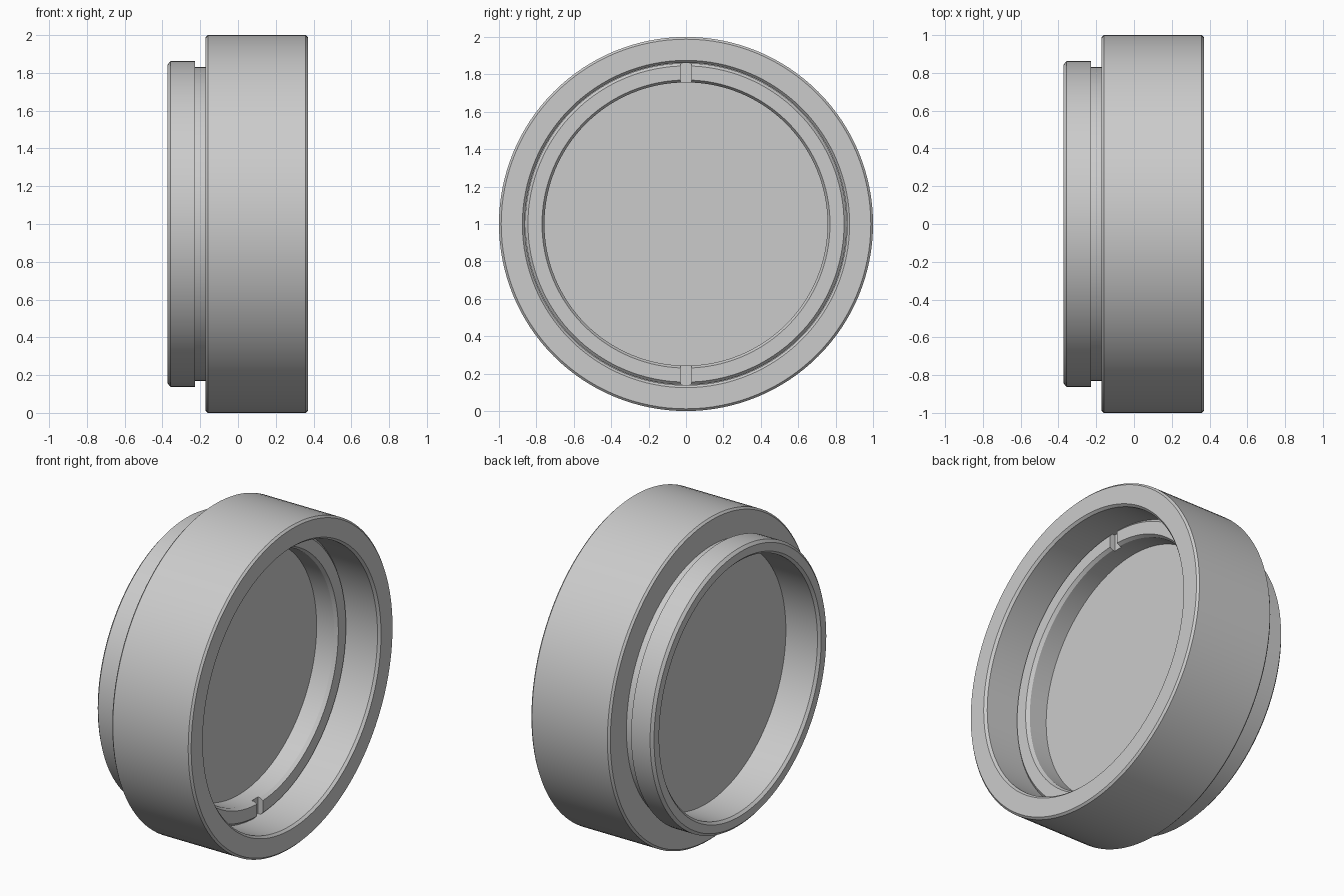
import bpy, bmesh, math

cube = bpy.data.objects.get("Cube")
if cube:
    bpy.data.objects.remove(cube, do_unlink=True)

SEGMENTS = 128
CENTRE_Z = 1.0

grey = bpy.data.materials.new("light grey")
grey.use_nodes = True
grey.diffuse_color = (0.6, 0.6, 0.6, 1)
grey.node_tree.nodes["Principled BSDF"].inputs["Base Color"].default_value = (0.6, 0.6, 0.6, 1)


def finish(name, bm):
    """Turn a bmesh into a grey object centred on the x axis of the housing."""
    bmesh.ops.recalc_face_normals(bm, faces=bm.faces)
    mesh = bpy.data.meshes.new(name)
    bm.to_mesh(mesh)
    bm.free()
    mesh.materials.append(grey)
    obj = bpy.data.objects.new(name, mesh)
    obj.location.z = CENTRE_Z
    bpy.context.collection.objects.link(obj)
    return obj


def lathe(name, profile):
    """Spin a closed (x, radius) profile around the x axis."""
    bm = bmesh.new()
    rings = []
    for i in range(SEGMENTS):
        a = 2 * math.pi * i / SEGMENTS
        rings.append([bm.verts.new((x, r * math.sin(a), r * math.cos(a))) for x, r in profile])
    n = len(profile)
    for i, ring in enumerate(rings):
        nxt = rings[(i + 1) % SEGMENTS]
        for j in range(n):
            k = (j + 1) % n
            bm.faces.new((ring[j], ring[k], nxt[k], nxt[j]))
    return finish(name, bm)


def smooth(obj):
    bpy.ops.object.select_all(action='DESELECT')
    obj.select_set(True)
    bpy.context.view_layer.objects.active = obj
    bpy.ops.object.shade_smooth_by_angle(angle=math.radians(30))


# Housing: wide barrel, neck groove, rear flange, stepped bore
housing = lathe("housing", [
    (0.37, 0.875), (0.37, 0.988), (0.358, 1.0),      # front rim
    (-0.16, 1.0), (-0.172, 0.988),                   # barrel and its back edge
    (-0.172, 0.83), (-0.227, 0.83),                  # neck
    (-0.227, 0.862), (-0.357, 0.862), (-0.372, 0.845),  # flange
    (-0.372, 0.795), (-0.357, 0.78),                 # rear bore
    (-0.14, 0.78), (-0.14, 0.862),                   # shoulder behind the disc
    (0.355, 0.862)])                                 # front cavity
smooth(housing)

# Flat disc held between the shoulder and the ring
bm = bmesh.new()
bmesh.ops.create_cone(bm, cap_ends=True, segments=SEGMENTS, radius1=0.855, radius2=0.855, depth=0.15)
for v in bm.verts:
    v.co = (v.co.z - 0.065, v.co.x, v.co.y)
smooth(finish("centre_disc", bm))

# Retaining ring with chamfered edges
ring = lathe("retaining_ring", [
    (0.15, 0.77), (0.15, 0.845), (0.135, 0.86), (0.01, 0.86), (0.01, 0.757), (0.13, 0.757)])

# Two tool slots cut in the ring, top and bottom
bm = bmesh.new()
for side in (1, -1):
    made = bmesh.ops.create_cube(bm, size=1)
    for v in made["verts"]:
        v.co = (0.15 + v.co.x * 0.07, v.co.y * 0.06, side * (0.81 + v.co.z * 0.2))
cutter = finish("slot_cutter", bm)
cutter.hide_render = True

cut = ring.modifiers.new("slots", 'BOOLEAN')
cut.operation = 'DIFFERENCE'
cut.solver = 'EXACT'
cut.object = cutter
bpy.ops.object.select_all(action='DESELECT')
ring.select_set(True)
bpy.context.view_layer.objects.active = ring
bpy.ops.object.modifier_apply(modifier="slots")
bpy.data.objects.remove(cutter, do_unlink=True)
smooth(ring)
